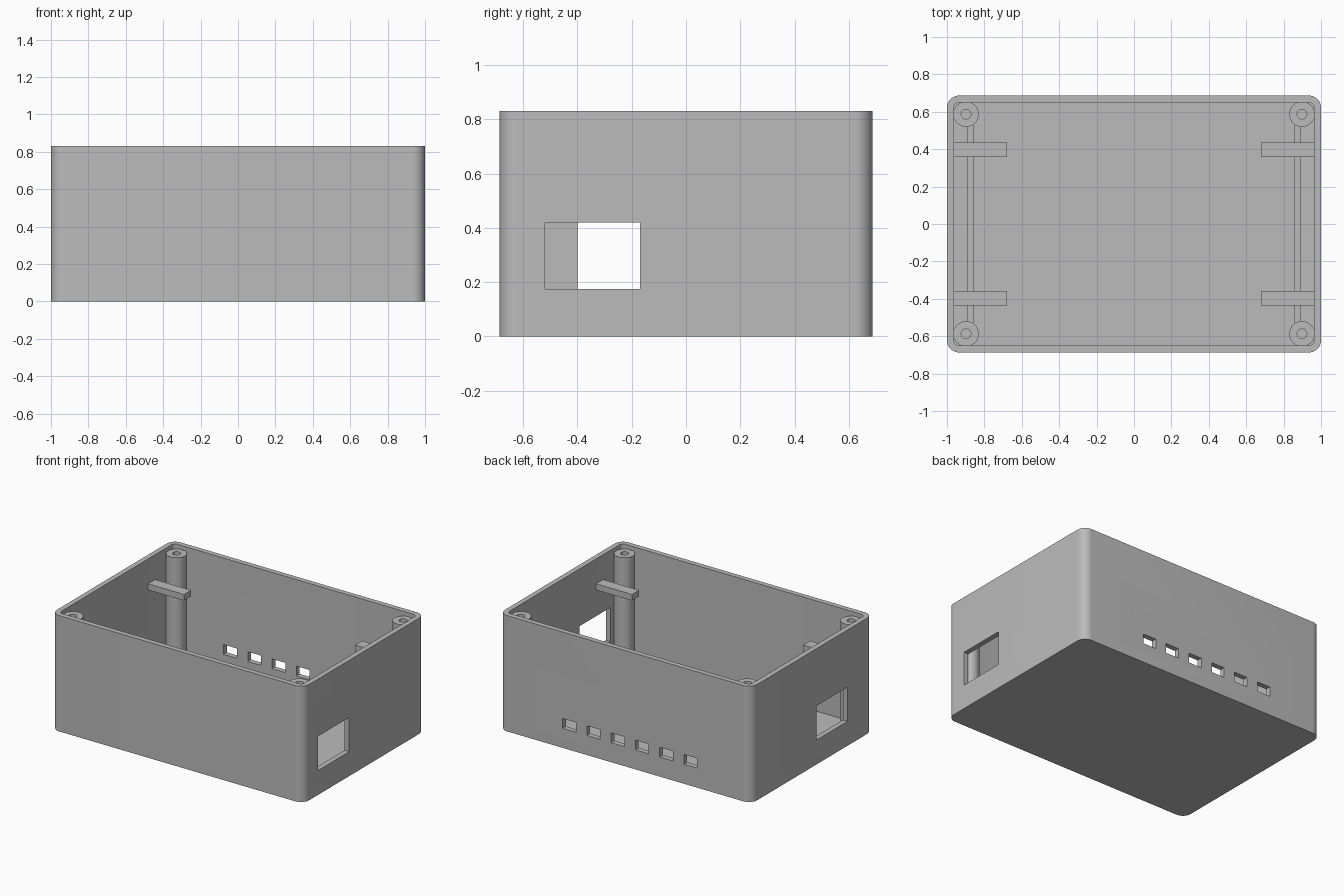
import bpy, bmesh, math

cube = bpy.data.objects.get("Cube")
if cube:
    bpy.data.objects.remove(cube, do_unlink=True)

grey = bpy.data.materials.new("plain grey")
grey.use_nodes = True
grey.diffuse_color = (0.5, 0.5, 0.5, 1)
grey.node_tree.nodes["Principled BSDF"].inputs["Base Color"].default_value = (0.5, 0.5, 0.5, 1)

HEIGHT, FLOOR = 0.83, 0.04
HALF_X, HALF_Y = 1.0, 0.687
WALL = 0.037


def finish(name, bm):
    bmesh.ops.recalc_face_normals(bm, faces=bm.faces)
    mesh = bpy.data.meshes.new(name)
    bm.to_mesh(mesh)
    bm.free()
    mesh.materials.append(grey)
    obj = bpy.data.objects.new(name, mesh)
    bpy.context.collection.objects.link(obj)
    return obj


def prism(name, outline, z0, z1):
    bm = bmesh.new()
    face = bm.faces.new([bm.verts.new((x, y, z0)) for x, y in outline])
    top = bmesh.ops.extrude_face_region(bm, geom=[face])["geom"]
    verts = [v for v in top if isinstance(v, bmesh.types.BMVert)]
    bmesh.ops.translate(bm, verts=verts, vec=(0, 0, z1 - z0))
    return finish(name, bm)


def box(name, x, y, z):
    outline = [(x[0], y[0]), (x[1], y[0]), (x[1], y[1]), (x[0], y[1])]
    return prism(name, outline, *z)


def rounded(hx, hy, r, steps=10):
    pts = []
    for i, (sx, sy) in enumerate([(1, 1), (-1, 1), (-1, -1), (1, -1)]):
        for k in range(steps + 1):
            a = math.pi / 2 * (i + k / steps)
            pts.append((sx * (hx - r) + r * math.cos(a), sy * (hy - r) + r * math.sin(a)))
    return pts


def circle(cx, cy, r, n=40):
    return [(cx + r * math.cos(2 * math.pi * i / n), cy + r * math.sin(2 * math.pi * i / n))
            for i in range(n)]


def select_only(obj):
    bpy.ops.object.select_all(action="DESELECT")
    obj.select_set(True)
    bpy.context.view_layer.objects.active = obj


def cut(obj, cutters):
    select_only(obj)
    for cutter in cutters:
        mod = obj.modifiers.new("cut", "BOOLEAN")
        mod.operation = "DIFFERENCE"
        mod.solver = "EXACT"
        mod.object = cutter
        bpy.ops.object.modifier_apply(modifier=mod.name)
        bpy.data.objects.remove(cutter, do_unlink=True)


def smooth(obj):
    select_only(obj)
    bpy.ops.object.shade_smooth_by_angle(angle=math.radians(30))


# Open case: rounded block, hollowed out, with side windows and rear slots
case = prism("case", rounded(HALF_X, HALF_Y, 0.065), 0, HEIGHT)
cutters = [
    prism("cavity", rounded(HALF_X - WALL, HALF_Y - WALL, 0.028), FLOOR, HEIGHT + 0.1),
    box("left_window", (0.9, 1.1), (-0.52, -0.17), (0.175, 0.42)),
    box("right_window", (-1.1, -0.9), (-0.40, -0.05), (0.175, 0.42)),
]
for i in range(6):
    x = -0.57 + 0.1925 * i
    cutters.append(box("rear_slot", (x, x + 0.105), (0.6, 0.75), (0.14, 0.21)))
cut(case, cutters)
smooth(case)

for sx, side in ((1, "left"), (-1, "right")):
    for sy, end in ((1, "back"), (-1, "front")):
        # Corner screw post with a blind hole
        px, py = sx * 0.898, sy * 0.587
        post = prism(f"{end}_{side}_post", circle(px, py, 0.068), 0.02, 0.80)
        cut(post, [prism("screw_hole", circle(px, py, 0.026), 0.4, 0.9)])
        smooth(post)
        # Short ledge bar reaching in from the side wall
        box(f"{end}_{side}_ledge", sorted((sx * 0.975, sx * 0.678)),
            sorted((sy * 0.357, sy * 0.437)), (0.608, 0.652))
    # Low floor rib between the posts
    box(f"{side}_floor_rib", sorted((sx * 0.858, sx * 0.89)), (-0.53, 0.53), (0.02, 0.08))
